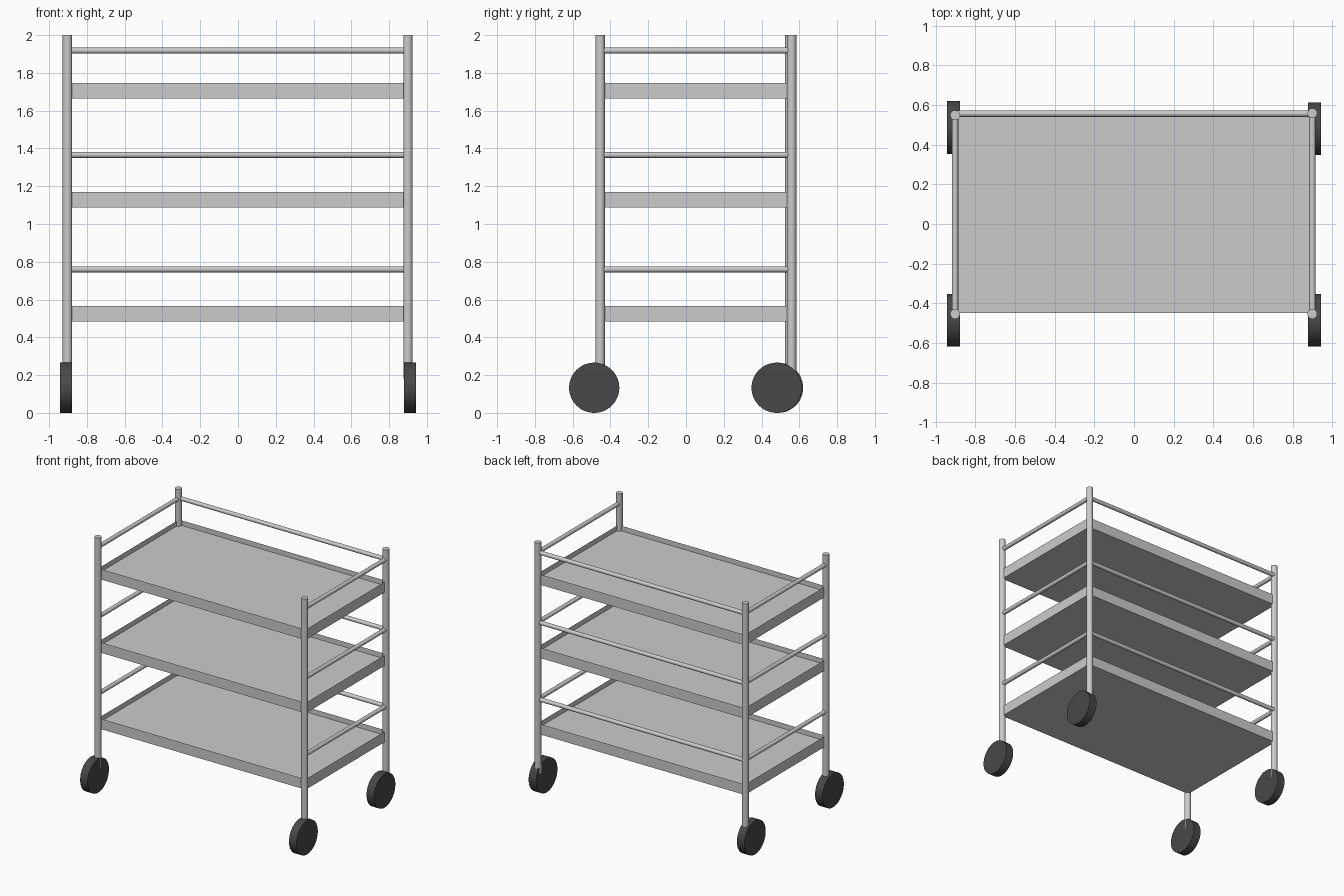
import bpy, bmesh, math
from mathutils import Vector

if "Cube" in bpy.data.objects:
    bpy.data.objects.remove(bpy.data.objects["Cube"])

# plan position of each post and its wheel
POSTS = {
    "front_left": (-0.903, -0.454),
    "front_right": (0.900, -0.454),
    "back_right": (0.900, 0.559),
    "back_left": (-0.903, 0.549),
}
WHEELS = {
    "front_left": (-0.911, -0.486),
    "front_right": (0.911, -0.486),
    "back_right": (0.911, 0.48),
    "back_left": (-0.911, 0.487),
}
X0, X1, Y0, Y1 = -0.904, 0.904, -0.448, 0.557    # tray and rail outline
TRAY_BOTTOMS = {"lower": 0.485, "middle": 1.087, "upper": 1.665}
RAIL_HEIGHTS = {"lower": 0.76, "middle": 1.366, "upper": 1.918}


def grey_material(name, value):
    mat = bpy.data.materials.new(name)
    mat.diffuse_color = (value, value, value, 1)
    mat.use_nodes = True
    mat.node_tree.nodes["Principled BSDF"].inputs["Base Color"].default_value = mat.diffuse_color
    return mat


metal = grey_material("grey_metal", 0.56)
rubber = grey_material("dark_rubber", 0.065)


def rod(name, a, b, radius, sides, mat=metal, smooth=True):
    """Capped cylinder between two points."""
    a, b = Vector(a), Vector(b)
    bpy.ops.mesh.primitive_cylinder_add(
        vertices=sides, radius=radius, depth=(b - a).length, location=(a + b) / 2)
    ob = bpy.context.object
    ob.name = name
    ob.rotation_euler = (b - a).to_track_quat('Z', 'Y').to_euler()
    ob.data.materials.append(mat)
    if smooth:
        bpy.ops.object.shade_smooth_by_angle(angle=math.radians(35))
    return ob


def tray(name, z, height=0.082, rim=0.012, recess=0.04):
    """Solid tray with a thin raised rim around a recessed floor."""
    bm = bmesh.new()
    corners = [(X0, Y0), (X1, Y0), (X1, Y1), (X0, Y1)]
    low = [bm.verts.new((x, y, z)) for x, y in corners]
    top = [bm.verts.new((x, y, z + height)) for x, y in corners]
    bm.faces.new(low[::-1])
    for i in range(4):
        j = (i + 1) % 4
        bm.faces.new((low[i], low[j], top[j], top[i]))
    lid = bm.faces.new(top)
    bmesh.ops.inset_region(bm, faces=[lid], thickness=rim)
    floor = bmesh.ops.extrude_discrete_faces(bm, faces=[lid])["faces"][0]
    bmesh.ops.translate(bm, verts=floor.verts, vec=(0, 0, -recess))
    me = bpy.data.meshes.new(name)
    bm.to_mesh(me)
    bm.free()
    me.materials.append(metal)
    bpy.context.collection.objects.link(bpy.data.objects.new(name, me))


# posts and wheels
for corner, (x, y) in POSTS.items():
    rod(corner + "_post", (x, y, 0.18), (x, y, 2.0), 0.025, 20)
    wx, wy = WHEELS[corner]
    rod(corner + "_wheel", (wx - 0.0325, wy, 0.133), (wx + 0.0325, wy, 0.133),
        0.133, 48, rubber, smooth=False)

# trays
for level, z in TRAY_BOTTOMS.items():
    tray(level + "_tray", z)

# guard rails on both sides and the back
for level, z in RAIL_HEIGHTS.items():
    rod(level + "_left_rail", (-0.903, Y0, z), (-0.903, Y1, z), 0.016, 16)
    rod(level + "_right_rail", (0.900, Y0, z), (0.900, Y1, z), 0.016, 16)
    rod(level + "_back_rail", (X0, Y1, z), (X1, Y1, z), 0.016, 16)
